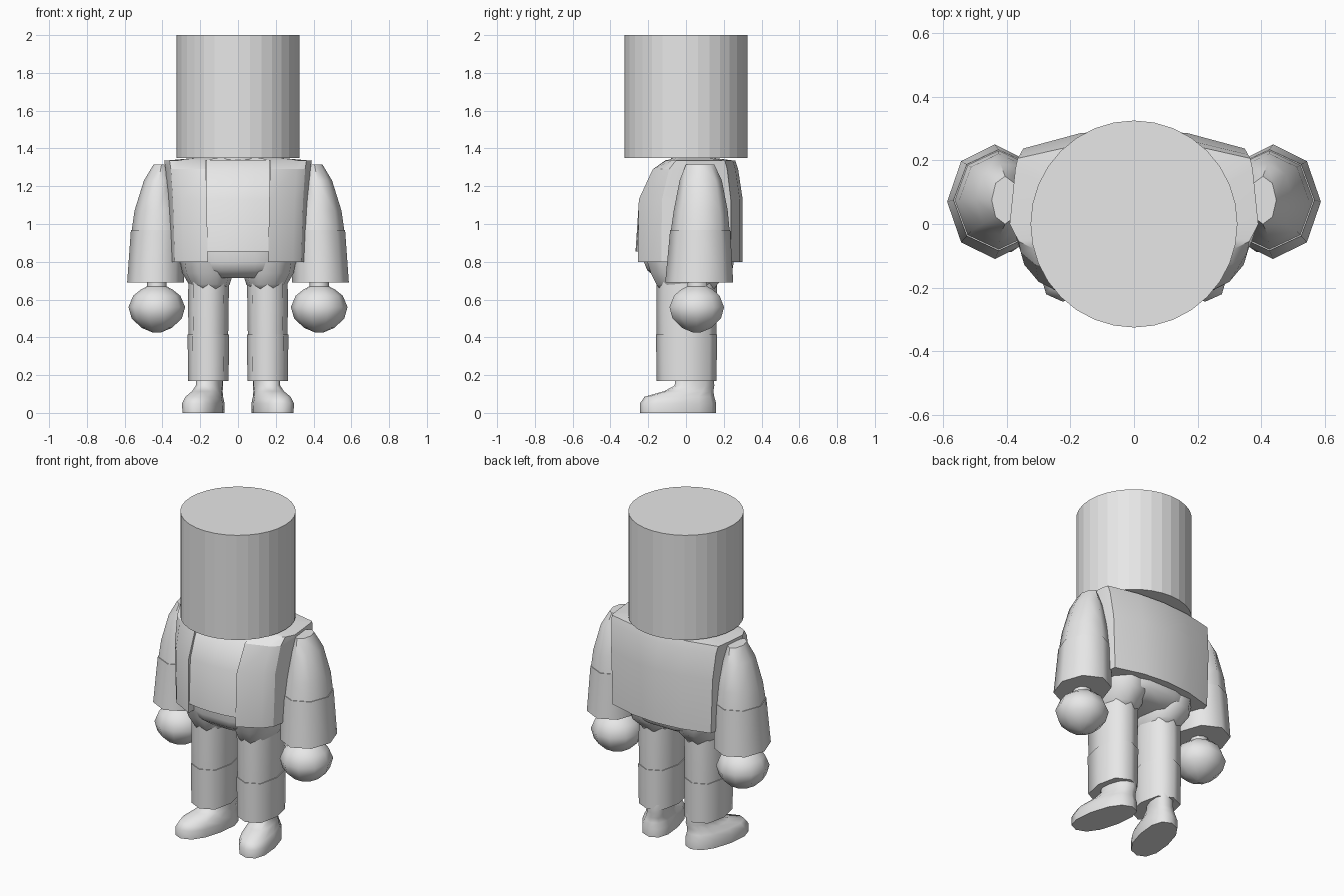
import bpy, bmesh, math

if "Cube" in bpy.data.objects:
    bpy.data.objects.remove(bpy.data.objects["Cube"])

grey = bpy.data.materials.new("plain grey")
grey.diffuse_color = (0.8, 0.8, 0.8, 1)
grey.use_nodes = True
grey.node_tree.nodes["Principled BSDF"].inputs["Base Color"].default_value = grey.diffuse_color


def loft(name, rings, mirror=False, angle=55):
    """Skin a stack of equal-length rings, cap both ends, optionally mirror in x."""
    bm = bmesh.new()
    loops = [[bm.verts.new(p) for p in ring] for ring in rings]
    n = len(loops[0])
    for a, b in zip(loops, loops[1:]):
        for i in range(n):
            j = (i + 1) % n
            bm.faces.new((a[i], a[j], b[j], b[i]))
    bm.faces.new(loops[0])
    bm.faces.new(loops[-1])
    bmesh.ops.recalc_face_normals(bm, faces=bm.faces)
    mesh = bpy.data.meshes.new(name)
    bm.to_mesh(mesh)
    bm.free()
    mesh.materials.append(grey)
    ob = bpy.data.objects.new(name, mesh)
    bpy.context.collection.objects.link(ob)
    if mirror:
        ob.modifiers.new("mirror", 'MIRROR')
    if angle:
        bpy.ops.object.select_all(action='DESELECT')
        ob.select_set(True)
        bpy.context.view_layer.objects.active = ob
        bpy.ops.object.shade_smooth_by_angle(angle=math.radians(angle))
    return ob


def oval(z, cx, rx, cy, ry, n=8, power=1.0, shear=0.0):
    """Ring around (cx, cy); power below 1 makes it squarer, shear turns it outward."""
    pts = []
    for i in range(n):
        a = 2 * math.pi * i / n
        c, s = math.cos(a), math.sin(a)
        x = math.copysign(abs(c) ** power, c) * rx
        y = math.copysign(abs(s) ** power, s) * ry
        pts.append((cx + x - shear * (cy + y), cy + y, z))
    return pts


def ovals(rows, **kw):
    return [oval(*row, **kw) for row in rows]


def body_ring(half, z, xs, front, back):
    """Mirror a half outline and scale its width, front and back separately."""
    full = half + [(-x, y) for x, y in reversed(half) if x > 0]
    return [(x * xs, y * (front if y < 0 else back), z) for x, y in full]


# Head and neck
loft("head", ovals([(1.35, 0, .325, 0, .325), (2.0, 0, .325, 0, .325)], n=32), angle=0)
loft("neck", ovals([(1.28, 0, .12, .04, .12), (1.37, 0, .12, .04, .12)], n=12))

# Open vest with a front gap, narrowing toward the shoulders
levels = [(.80, .97, 1, 1), (1.13, 1, .98, 1), (1.29, 1.03, .69, .92), (1.335, 1.05, .42, .87)]
vest = [(.165, -.19), (.165, -.255), (.30, -.185), (.345, -.13), (.372, 0),
        (.355, .20), (.348, .237), (.17, .285), (0, .30)]
loft("vest", [body_ring(vest, *lv) for lv in levels]
     + [body_ring(vest, 1.355, .45, .2, .35)], angle=25)

# Shirt filling the gap
shirt = [(0, -.262), (.09, -.257), (.168, -.243), (.168, -.1)]
shirt_levels = [(.855, 1, 1.02, 1), (1.13, 1, .95, 1), (1.29, 1, .67, 1), (1.338, 1, .41, 1)]
loft("shirt", [body_ring(shirt, *lv) for lv in shirt_levels], angle=35)

# Hips and thigh tops
loft("hips", ovals([(.90, 0, .31, .01, .235), (.80, 0, .31, .015, .243),
                    (.755, 0, .29, .02, .23), (.715, 0, .20, .01, .17)], n=14, power=.8))
loft("thigh_top", ovals([(.80, .165, .14, .015, .23), (.74, .16, .135, .02, .215),
                         (.68, .152, .108, .005, .168), (.655, .152, .09, .005, .15)],
                        n=10, power=.85), mirror=True)

# Legs
loft("upper_leg", ovals([(.72, .155, .108, .003, .16), (.55, .157, .107, .003, .16),
                         (.405, .157, .105, .003, .158)], power=.8), mirror=True)
loft("lower_leg", ovals([(.415, .157, .110, .003, .162), (.17, .157, .107, .003, .158)],
                        power=.8), mirror=True)

# Feet turned outward, stepped from toe up to ankle
loft("foot", ovals([(0, .175, .10, -.042, .202), (.05, .175, .102, -.042, .202),
                    (.085, .172, .09, -.035, .185), (.115, .165, .075, .015, .13),
                    (.145, .16, .068, .045, .105), (.20, .16, .07, .045, .10)],
                   n=12, power=.85, shear=.2), mirror=True)

# Arms, sleeves and hands
loft("upper_arm", ovals([(1.315, .405, .042, .075, .075), (1.23, .42, .078, .078, .112),
                         (1.07, .425, .123, .078, .143), (.95, .425, .14, .075, .157)]),
     mirror=True)
loft("sleeve", ovals([(.968, .425, .142, .075, .159), (.69, .437, .15, .07, .18)]), mirror=True)
loft("hand", ovals([(.72, .43, .05, .06, .05), (.67, .43, .052, .06, .055),
                    (.652, .43, .085, .058, .09), (.62, .43, .125, .057, .127),
                    (.56, .43, .15, .057, .152), (.50, .43, .133, .057, .135),
                    (.45, .43, .08, .057, .082), (.425, .43, .02, .057, .02)], n=10), mirror=True)
